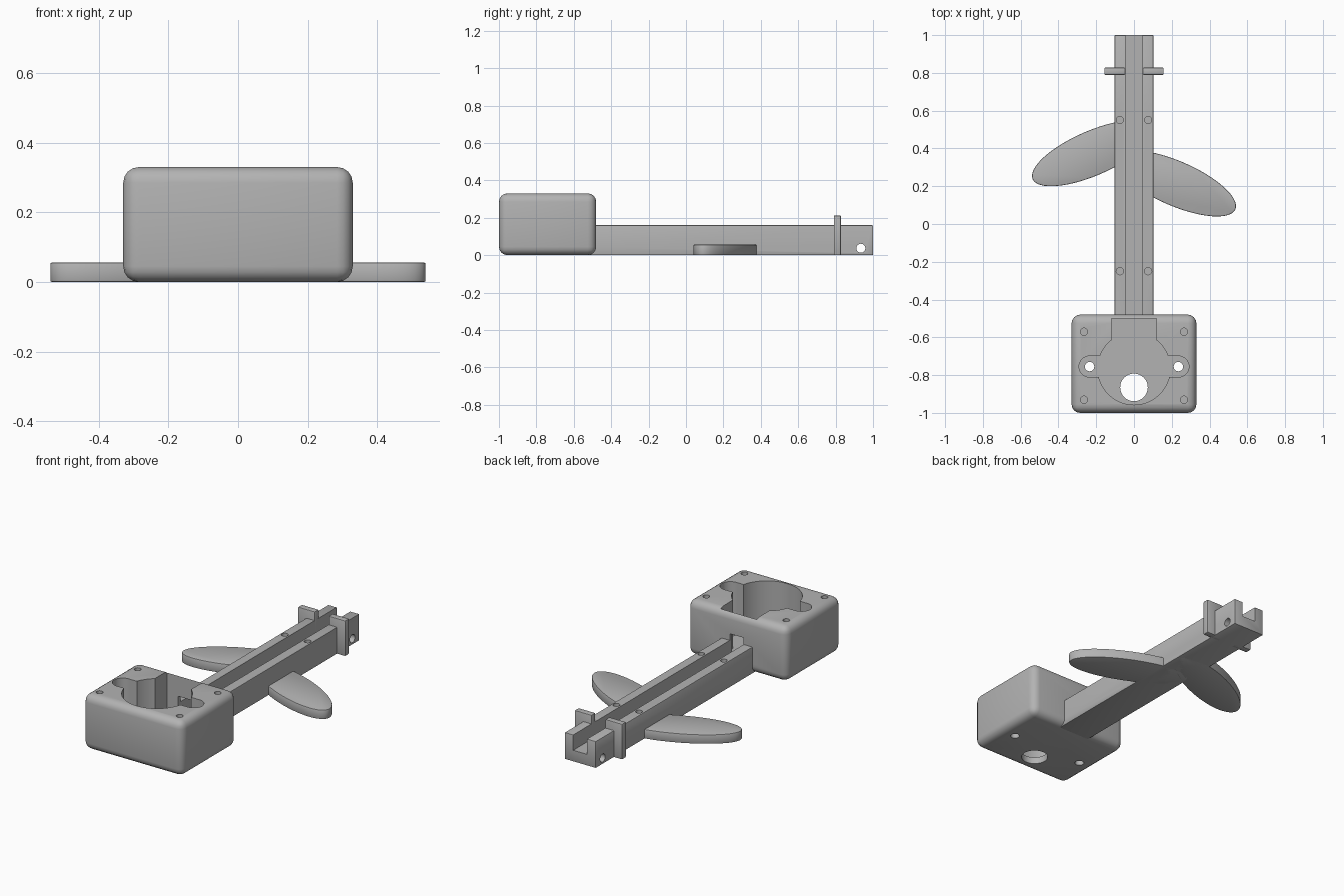
import bpy, math

if "Cube" in bpy.data.objects:
    bpy.data.objects.remove(bpy.data.objects["Cube"])

grey = bpy.data.materials.new("plain_grey")
grey.diffuse_color = (0.45, 0.45, 0.45, 1)
grey.use_nodes = True
grey.node_tree.nodes["Principled BSDF"].inputs["Base Color"].default_value = grey.diffuse_color


def finish(obj, name, bevel=0, segments=2):
    obj.name = name
    obj.data.materials.clear()
    obj.data.materials.append(grey)
    bpy.context.view_layer.objects.active = obj
    bpy.ops.object.transform_apply(location=True, rotation=True, scale=True)
    if bevel:
        mod = obj.modifiers.new("round", 'BEVEL')
        mod.width, mod.segments = bevel, segments
        mod.limit_method, mod.angle_limit = 'ANGLE', math.radians(50)
        bpy.ops.object.modifier_apply(modifier=mod.name)
    return obj


def box(name, x, y, z, bevel=0, segments=2):
    """Block between the (low, high) pairs on each axis."""
    bpy.ops.mesh.primitive_cube_add(
        size=1, location=[(a + b) / 2 for a, b in (x, y, z)])
    obj = bpy.context.object
    obj.scale = [b - a for a, b in (x, y, z)]
    return finish(obj, name, bevel, segments)


def rod(name, x, y, z, r, verts=32):
    """Upright cylinder from z[0] to z[1]."""
    bpy.ops.mesh.primitive_cylinder_add(
        vertices=verts, radius=r, depth=z[1] - z[0], location=(x, y, sum(z) / 2))
    return finish(bpy.context.object, name)


def cut(target, cutters):
    bpy.context.view_layer.objects.active = target
    for c in cutters:
        mod = target.modifiers.new("cut", 'BOOLEAN')
        mod.operation, mod.solver, mod.object = 'DIFFERENCE', 'EXACT', c
        bpy.ops.object.modifier_apply(modifier=mod.name)


def smooth(obj):
    bpy.ops.object.select_all(action='DESELECT')
    obj.select_set(True)
    bpy.context.view_layer.objects.active = obj
    bpy.ops.object.shade_smooth_by_angle(angle=math.radians(35))


FLOOR, TOP = 0.04, 0.4

# Main solids
housing = box("housing", (-0.33, 0.33), (-1, -0.48), (0, 0.33), 0.045, 4)
beam = box("beam", (-0.103, 0.103), (-0.525, 1), (0, 0.16), 0.005)

# Shared cutters: rear notch of the cavity and the long wire channel
notch = box("notch_cutter", (-0.12, 0.12), (-0.72, -0.5), (FLOOR, TOP))
channel = box("channel_cutter", (-0.046, 0.046), (-0.6, 1.1), (0.068, 0.2))

# Housing cavity, side ears, shaft hole and screw holes
housing_cutters = [
    rod("cavity_cutter", 0, -0.765, (FLOOR, TOP), 0.192, 64),
    notch, channel,
    box("ear_slot_cutter", (-0.235, 0.235), (-0.811, -0.699), (FLOOR, TOP)),
    rod("shaft_cutter", 0, -0.865, (-0.1, 0.1), 0.073, 48),
]
for s in (-1, 1):
    housing_cutters += [
        rod("ear_cutter", s * 0.235, -0.755, (FLOOR, TOP), 0.056),
        rod("ear_hole_cutter", s * 0.235, -0.755, (-0.1, 0.1), 0.025, 24)]
    for y in (-0.93, -0.57):
        housing_cutters.append(
            rod("screw_cutter", s * 0.265, y, (0.18, TOP), 0.019, 24))
cut(housing, housing_cutters)

# Beam channel, rail holes and cross pin hole
beam_cutters = [notch, channel]
for s in (-1, 1):
    for y in (-0.25, 0.55):
        beam_cutters.append(
            rod("rail_hole_cutter", s * 0.075, y, (0.08, TOP), 0.019, 24))
bpy.ops.mesh.primitive_cylinder_add(vertices=24, radius=0.024, depth=0.5,
                                    location=(0, 0.935, 0.037),
                                    rotation=(0, math.pi / 2, 0))
beam_cutters.append(finish(bpy.context.object, "pin_cutter"))
cut(beam, beam_cutters)

parts = [housing, beam]
for s, side, y in ((-1, "left", 0.375), (1, "right", 0.215)):
    # Upright tabs either side of the channel
    x = sorted((s * 0.046, s * 0.157))
    parts.append(box(side + "_tab", x, (0.79, 0.828), (0, 0.212), 0.005))
    # Flat oval leaves
    bpy.ops.mesh.primitive_cylinder_add(
        vertices=64, radius=1, depth=0.056, location=(s * 0.22, y, 0.028),
        rotation=(0, 0, -s * math.radians(23.5)))
    leaf = bpy.context.object
    leaf.scale = (0.345, 0.118, 1)
    parts.append(finish(leaf, side + "_leaf", 0.005))

for p in parts:
    smooth(p)
for c in set(housing_cutters + beam_cutters):
    bpy.data.objects.remove(c)
